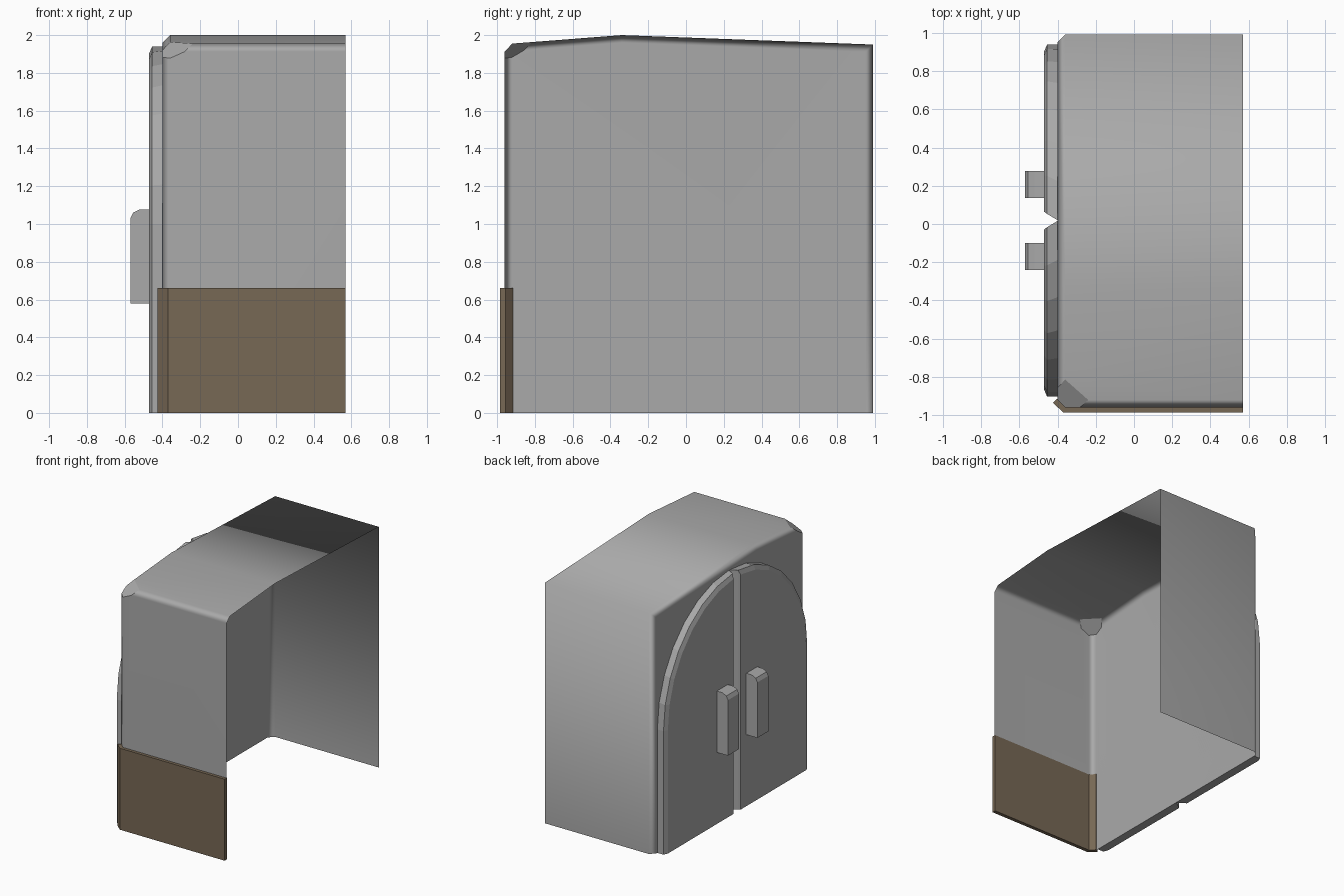
import bpy, bmesh, math
from mathutils import Vector

cube = bpy.data.objects.get("Cube")
if cube:
    bpy.data.objects.remove(cube, do_unlink=True)


def material(name, colour):
    mat = bpy.data.materials.new(name)
    mat.use_nodes = True
    mat.diffuse_color = (*colour, 1)
    mat.node_tree.nodes["Principled BSDF"].inputs["Base Color"].default_value = (*colour, 1)
    return mat


grey = material("stone grey", (0.4, 0.4, 0.4))
brown = material("wood brown", (0.185, 0.138, 0.09))


def finish(bm, name, mat):
    bmesh.ops.recalc_face_normals(bm, faces=bm.faces)
    mesh = bpy.data.meshes.new(name)
    bm.to_mesh(mesh)
    bm.free()
    mesh.materials.append(mat)
    obj = bpy.data.objects.new(name, mesh)
    bpy.context.collection.objects.link(obj)
    return obj


def loft(rings):
    """Closed solid through matching rings of points."""
    bm = bmesh.new()
    loops = [[bm.verts.new(p) for p in ring] for ring in rings]
    for a, b in zip(loops, loops[1:]):
        for i in range(len(a)):
            j = (i + 1) % len(a)
            bm.faces.new((a[i], a[j], b[j], b[i]))
    bm.faces.new(loops[0])
    bm.faces.new(loops[-1])
    bmesh.ops.recalc_face_normals(bm, faces=bm.faces)
    return bm


# Shell: roof profile run along x, bevelled, one corner cut off
LEFT, RIGHT, FRONT, BACK = -0.40, 0.57, -0.96, 0.99
profile = [(FRONT, 0), (BACK, 0), (BACK, 1.95), (-0.34, 2.0), (FRONT, 1.952)]
bm = loft([[(x, y, z) for y, z in profile] for x in (LEFT, RIGHT)])


def bevelled(edge):
    a, b = (v.co for v in edge.verts)
    if max(a.z, b.z) < 0.01:
        return False
    on_wall = max(a.x, b.x) < LEFT + 0.01
    front_top = max(a.y, b.y) < FRONT + 0.01 and min(a.z, b.z) > 1
    return on_wall or front_top


bmesh.ops.bevel(bm, geom=[e for e in bm.edges if bevelled(e)], offset=0.04,
                segments=1, affect='EDGES', clamp_overlap=True)
cut = bmesh.ops.bisect_plane(bm, geom=bm.verts[:] + bm.edges[:] + bm.faces[:],
                             plane_co=(-0.24, -0.92, 1.955),
                             plane_no=Vector((-0.36, -0.47, 0.80)), clear_outer=True)
rim = [e for e in cut["geom_cut"] if isinstance(e, bmesh.types.BMEdge)]
bmesh.ops.holes_fill(bm, edges=rim, sides=0)
bmesh.ops.recalc_face_normals(bm, faces=bm.faces)
for f in bm.faces:
    f.smooth = True
for e in rim:
    e.smooth = False
# Open the right side and the underside
opened = [f for f in bm.faces if f.normal.x > 0.9 or f.normal.z < -0.9]
bmesh.ops.delete(bm, geom=opened, context='FACES')
mesh = bpy.data.meshes.new("shell")
bm.to_mesh(mesh)
bm.free()
mesh.materials.append(grey)
shell = bpy.data.objects.new("shell", mesh)
bpy.context.collection.objects.link(shell)
weighted = shell.modifiers.new("weighted_normals", 'WEIGHTED_NORMAL')
weighted.keep_sharp = True

# Arched double door with a V groove between the leaves
CENTRE, SPRING, STEPS = 0.018, 1.0, 7


def leaf_ring(side, x, gap, inset):
    ry, rz = 0.92 - inset, 0.94 - inset
    start = math.asin(gap / ry)
    ring = [(x, CENTRE + side * gap, 0)]
    for i in range(STEPS + 1):
        t = start + (math.pi / 2 - start) * i / STEPS
        ring.append((x, CENTRE + side * ry * math.sin(t), SPRING + rz * math.cos(t)))
    ring.append((x, CENTRE + side * ry, 0))
    return ring


for side, name in ((1, "back_door_leaf"), (-1, "front_door_leaf")):
    finish(loft([leaf_ring(side, -0.40, 0.002, 0),
                 leaf_ring(side, -0.455, 0.035, 0),
                 leaf_ring(side, -0.47, 0.046, 0.035)]), name, grey)

# Door handles with a chamfered upper edge
grip = [(-0.46, 0.58), (-0.57, 0.58), (-0.57, 1.03), (-0.555, 1.06), (-0.52, 1.077), (-0.46, 1.077)]
for y, name in ((0.207, "back_handle"), (-0.17, "front_handle")):
    finish(loft([[(x, y + d, z) for x, z in grip] for d in (-0.07, 0.07)]), name, grey)

# Base board wrapped around the front corner
board = [(RIGHT, -0.985), (-0.37, -0.985), (-0.425, -0.935), (-0.405, -0.915),
         (-0.395, -0.915), (-0.357, -0.955), (RIGHT, -0.955)]
finish(loft([[(x, y, z) for x, y in board] for z in (0, 0.66)]), "front_board", brown)
